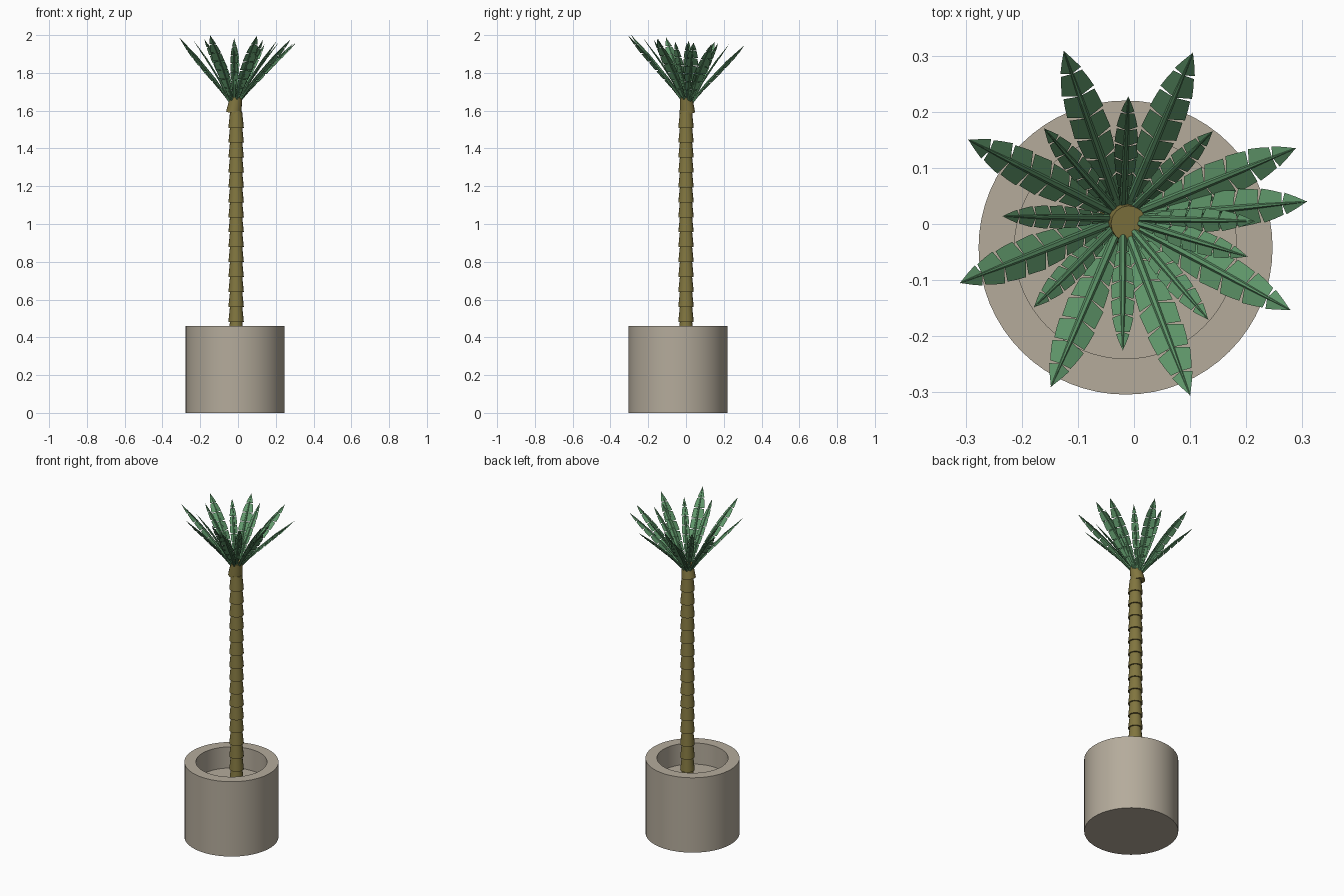
import bpy, bmesh, math
from mathutils import Vector, Matrix

if "Cube" in bpy.data.objects:
    bpy.data.objects.remove(bpy.data.objects["Cube"])


def material(name, rgb):
    m = bpy.data.materials.new(name)
    m.diffuse_color = (*rgb, 1)
    m.use_nodes = True
    m.node_tree.nodes["Principled BSDF"].inputs["Base Color"].default_value = m.diffuse_color
    return m


STONE = material("stone", (0.46, 0.41, 0.33))
BARK = material("bark", (0.22, 0.18, 0.05))
LEAF = material("leaf", (0.12, 0.32, 0.15))


def finish(name, bm, mat, smooth=True):
    bmesh.ops.recalc_face_normals(bm, faces=bm.faces)
    me = bpy.data.meshes.new(name)
    bm.to_mesh(me)
    bm.free()
    me.materials.append(mat)
    ob = bpy.data.objects.new(name, me)
    bpy.context.collection.objects.link(ob)
    if smooth:
        bpy.ops.object.select_all(action='DESELECT')
        ob.select_set(True)
        bpy.context.view_layer.objects.active = ob
        bpy.ops.object.shade_smooth_by_angle(angle=math.radians(35))
    return ob


def lathe(name, profile, centre, sides, mat):
    bm = bmesh.new()
    rings = []
    for r, z in profile:
        n = 1 if r == 0 else sides
        rings.append([bm.verts.new((centre[0] + r * math.cos(math.tau * i / sides),
                                    centre[1] + r * math.sin(math.tau * i / sides), z))
                      for i in range(n)])
    for a, b in zip(rings, rings[1:]):
        for i in range(sides):
            j = (i + 1) % sides
            quad = [a[i % len(a)], a[j % len(a)], b[j % len(b)], b[i % len(b)]]
            bm.faces.new(list(dict.fromkeys(quad)))
    return finish(name, bm, mat)


# Hollow round pot with its inner floor
lathe("pot", [(0, 0), (0.262, 0), (0.262, 0.46), (0.198, 0.46), (0.198, 0.33), (0, 0.33)],
      (-0.015, -0.042), 64, STONE)

# Trunk of overlapping skirts, wide at the bottom; the last one leans
bm = bmesh.new()
STEP = 0.079
for k in range(-2, 15):
    last = k == 14
    z = 0.482 + STEP * k
    place = Matrix.Translation((-0.01 - 0.006 * last, 0.004 * last, z + 0.043))
    if last:
        place = place @ Matrix.Rotation(math.radians(10), 4, Vector((0.5, 1, 0)))
    bmesh.ops.create_cone(bm, cap_ends=True, segments=16, radius1=0.041, radius2=0.032,
                          depth=STEP + 0.006, matrix=place)
finish("trunk", bm, BARK)

# Cup at the heart of the crown
HEART = Vector((-0.02, 0.01, 1.635))
lathe("crown_heart", [(0, 1.625), (0.022, 1.635), (0.036, 1.67), (0.022, 1.65), (0, 1.642)],
      HEART, 12, LEAF)


def leaf(name, tip, half_width, rib, panels=7):
    base = HEART + Vector((tip.x - HEART.x, tip.y - HEART.y, 0)).normalized() * 0.015
    axis = tip - base
    d = axis.normalized()
    side = Vector((0, 0, 1)).cross(d).normalized()
    up = d.cross(side)
    bm = bmesh.new()

    def width(t):
        return half_width * (0.25 + 0.75 * min(1, t / 0.45)) * (1 - max(0, (t - 0.6) / 0.4) ** 2.2)

    def centre(t):  # slight outward arch
        return base + axis * t + up * 0.012 * math.sin(math.pi * t)

    # Blade panels, split by narrow notches
    for s in (-1, 1):
        for i in range(panels):
            t0, t1 = 0.08 + 0.92 * i / panels, 0.08 + 0.92 * (i + 1) / panels
            pts = [centre(t0)]
            for f in (0.03, 0.5, 0.9):
                t = t0 + (t1 - t0) * f
                w = width(t) * (1 - 0.08 * f)
                pts.append(centre(min(1, t + 0.03 * (1 - t))) + side * s * w - up * w * 0.3)
            pts.append(centre(t1))
            bm.faces.new([bm.verts.new(p) for p in pts])

    # Tapered midrib
    rings = []
    for t, k in ((0, 1.1), (0.35, 1), (0.7, 0.7), (1, 0.1)):
        rings.append([bm.verts.new(centre(t) + rib * k * (side * math.cos(a) + up * math.sin(a)))
                      for a in (math.tau * j / 6 for j in range(6))])
    for a, b in zip(rings, rings[1:]):
        for j in range(6):
            bm.faces.new((a[j], a[j - 1], b[j - 1], b[j]))
    bm.faces.new(rings[0])
    bm.faces.new(rings[-1])
    finish(name, bm, LEAF, smooth=False)


# Two rings of leaves, crown leaning slightly to the front
OUTER = [(-0.125, 0.308), (0.105, 0.305), (0.288, 0.135), (0.308, 0.04), (0.278, -0.153),
         (0.10, -0.305), (-0.148, -0.29), (-0.31, -0.105), (-0.295, 0.15)]
INNER = [(-0.01, 0.227), (0.14, 0.165), (0.215, 0.005), (0.202, -0.058), (0.132, -0.17),
         (-0.02, -0.225), (-0.178, -0.148), (-0.234, 0.014), (-0.16, 0.17)]
for i, (x, y) in enumerate(OUTER):
    leaf(f"outer_leaf_{i + 1}", Vector((x, y, 1.97 - 0.09 * y - 0.02 * x)), 0.034, 0.007)
for i, (x, y) in enumerate(INNER):
    leaf(f"inner_leaf_{i + 1}", Vector((x, y, 1.965 - 0.07 * y - 0.02 * x)), 0.021, 0.006)
